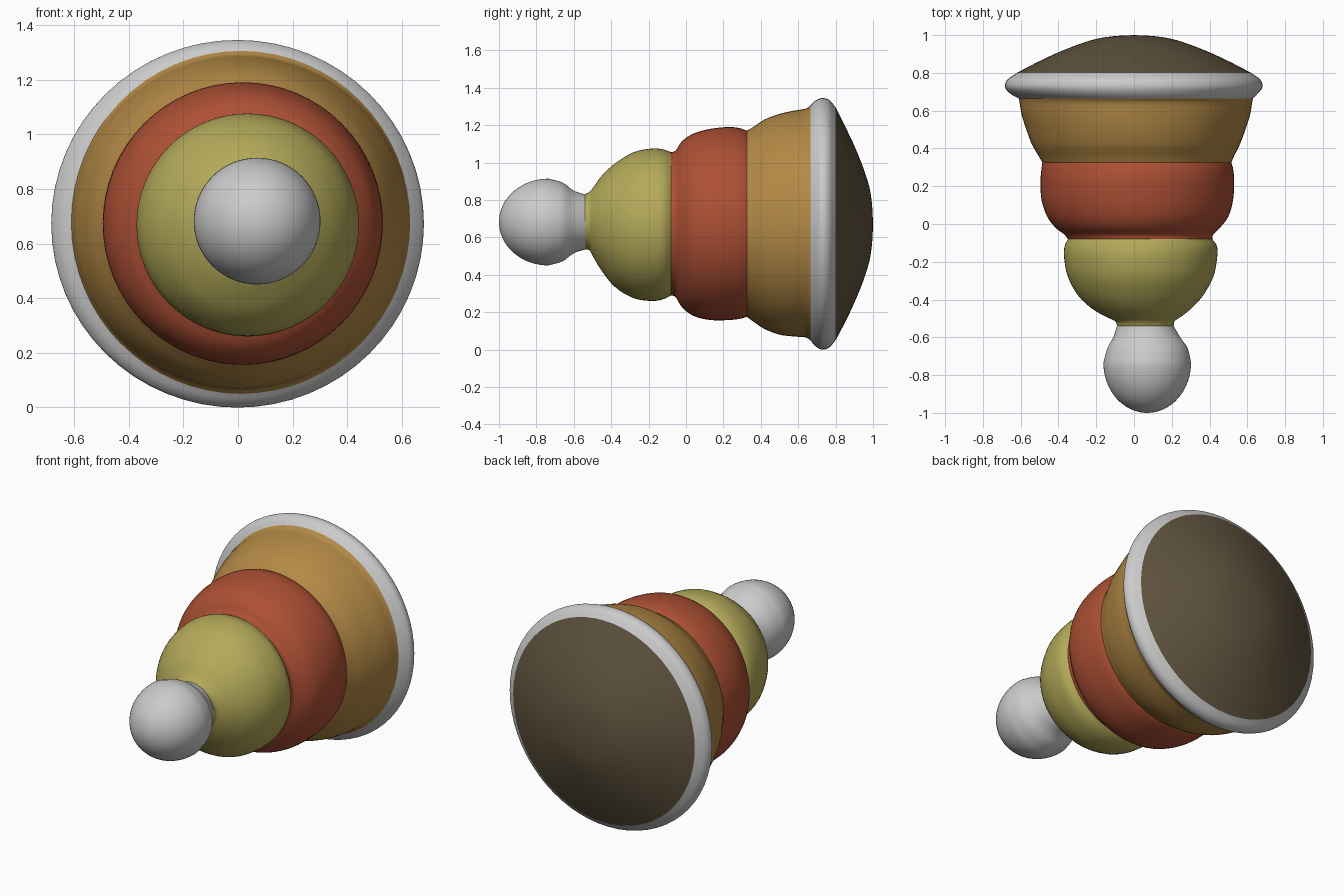
import bpy, bmesh, math
from mathutils import Vector

SIDES, STEPS = 64, 4


def spline(rows):
    """Catmull-Rom smoothing of stations (y, left, right, bottom, top)."""
    p = [Vector(r) for r in rows]
    p = [2 * p[0] - p[1]] + p + [2 * p[-1] - p[-2]]
    out = []
    for a, b, c, d in zip(p, p[1:], p[2:], p[3:]):
        for k in range(STEPS):
            t = k / STEPS
            out.append(0.5 * (2 * b + (c - a) * t + (2 * a - 5 * b + 4 * c - d) * t * t
                              + (3 * b - a - 3 * c + d) * t ** 3))
    return out + [p[-2]]


def loft(name, rows, color=None, smooth=True):
    bm = bmesh.new()
    rings = []
    for y, l, r, b, t in (spline(rows) if smooth else rows):
        rings.append([bm.verts.new(((l + r) / 2 + (r - l) / 2 * math.cos(2 * math.pi * i / SIDES), y,
                                    (b + t) / 2 + (t - b) / 2 * math.sin(2 * math.pi * i / SIDES)))
                      for i in range(SIDES)])
    for p, q in zip(rings, rings[1:]):
        for i in range(SIDES):
            j = (i + 1) % SIDES
            bm.faces.new((p[i], q[i], q[j], p[j])).smooth = True
    bmesh.ops.remove_doubles(bm, verts=bm.verts, dist=1e-5)
    me = bpy.data.meshes.new(name)
    bm.to_mesh(me)
    bm.free()
    ob = bpy.data.objects.new(name, me)
    bpy.context.collection.objects.link(ob)
    if color:
        m = bpy.data.materials.new(name + "_color")
        m.diffuse_color = (*color, 1)
        me.materials.append(m)
    return ob


# shared seams between neighbouring parts
neck = (-0.54, -0.09, 0.21, 0.535, 0.83)
seam1 = (-0.08, -0.35, 0.415, 0.29, 1.055)
seam2 = (0.325, -0.485, 0.515, 0.175, 1.17)
lip = (0.665, -0.61, 0.63, 0.05, 1.305)
edge = (0.80, -0.62, 0.62, 0.05, 1.295)

# grey tip ball, pulled in to the neck
ball = []
for k in range(17):
    a = math.pi / 2 * k / 16
    r = 0.232 * math.sin(a)
    ball.append((-0.735 - 0.265 * math.cos(a), 0.07 - r, 0.07 + r, 0.682 - r, 0.682 + r))
back = [ball[-1], (-0.66, -0.142, 0.285, 0.472, 0.893), (-0.60, -0.11, 0.245, 0.515, 0.85), neck]
loft("tip_ball", ball[:-1] + spline(back), smooth=False)

# yellow tier
loft("upper_tier", [neck, (-0.515, -0.10, 0.215, 0.53, 0.845), (-0.49, -0.15, 0.25, 0.485, 0.875),
                    (-0.45, -0.22, 0.30, 0.42, 0.93), (-0.38, -0.295, 0.365, 0.335, 0.995),
                    (-0.28, -0.35, 0.42, 0.275, 1.055), (-0.18, -0.37, 0.44, 0.26, 1.075),
                    (-0.12, -0.368, 0.44, 0.27, 1.07), seam1], (0.45, 0.4, 0.1))

# red tier
loft("middle_tier", [seam1, (-0.055, -0.37, 0.42, 0.28, 1.065), (-0.02, -0.415, 0.455, 0.225, 1.115),
                     (0.04, -0.46, 0.50, 0.18, 1.155), (0.13, -0.49, 0.525, 0.158, 1.18),
                     (0.23, -0.495, 0.53, 0.158, 1.19), (0.29, -0.49, 0.525, 0.165, 1.183), seam2],
     (0.42, 0.08, 0.035))

# orange tier
loft("lower_tier", [seam2, (0.36, -0.505, 0.53, 0.15, 1.19), (0.42, -0.54, 0.56, 0.11, 1.23),
                    (0.50, -0.57, 0.59, 0.08, 1.26), (0.58, -0.595, 0.615, 0.07, 1.278),
                    (0.64, -0.605, 0.625, 0.065, 1.288), lip], (0.45, 0.25, 0.06))

# grey rolled rim
loft("rim", [lip, (0.69, -0.655, 0.655, 0.02, 1.33), (0.725, -0.683, 0.68, 0.0, 1.345),
             (0.765, -0.67, 0.668, 0.01, 1.335), edge])

# dark domed underside
dome = [edge] + [(y, -r, r, 0.67 - r, 0.67 + r) for y, r in
                 ((0.85, 0.525), (0.90, 0.42), (0.945, 0.31), (0.98, 0.2), (0.995, 0.1), (1.0, 0))]
loft("base", dome, (0.12, 0.09, 0.05))
